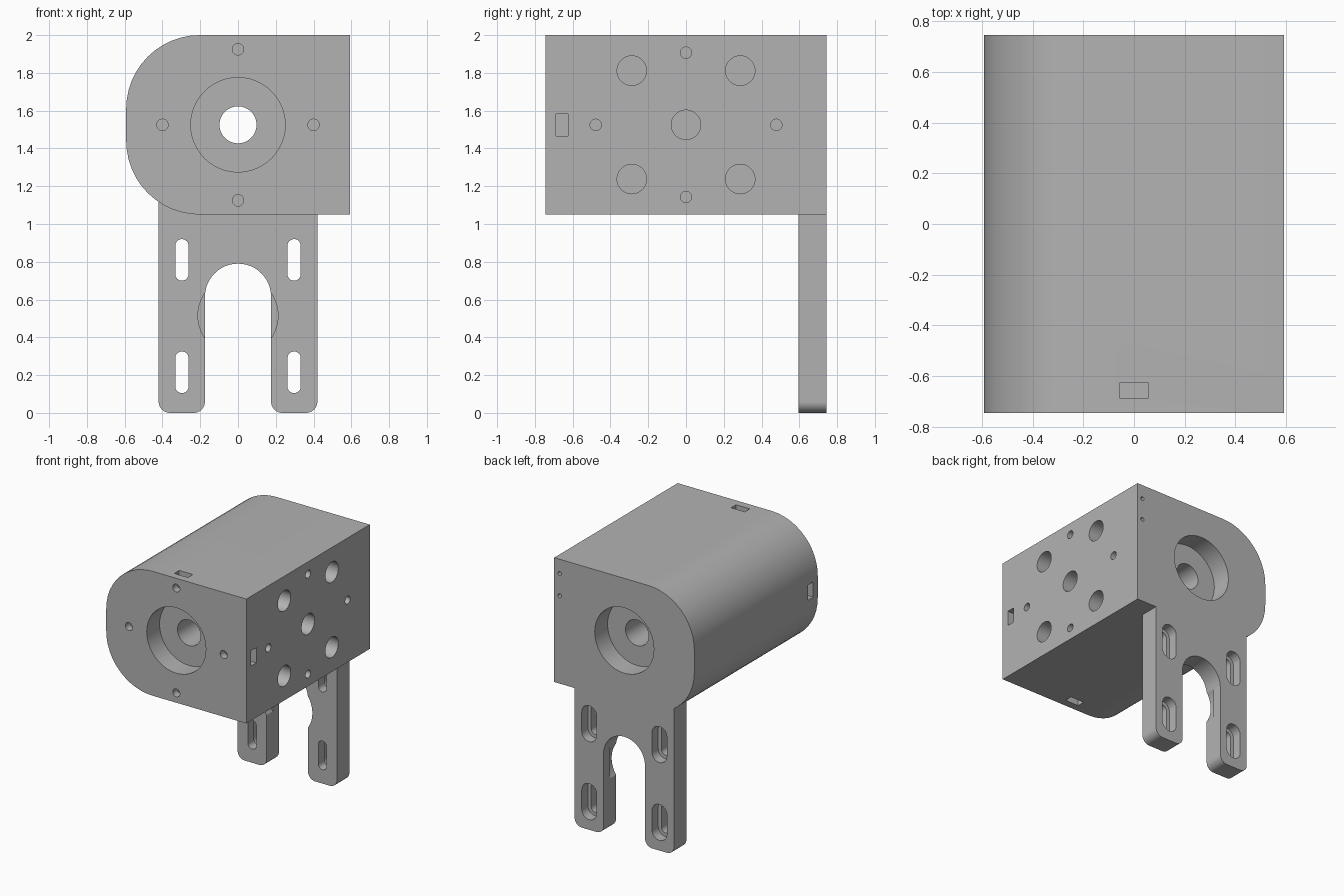
import bpy, bmesh, math
from mathutils import Vector

cube = bpy.data.objects.get("Cube")
if cube:
    bpy.data.objects.remove(cube, do_unlink=True)

grey = bpy.data.materials.new("plain grey")
grey.use_nodes = True
grey.diffuse_color = (0.45, 0.45, 0.45, 1)
grey.node_tree.nodes["Principled BSDF"].inputs["Base Color"].default_value = grey.diffuse_color

STEPS = 12  # segments per quarter turn


def fillet(corners):
    """Outline through right-angled corners (u, v, radius), each rounded off."""
    outline = []
    for i, (u, v, r) in enumerate(corners):
        p = Vector((u, v))
        if r == 0:
            outline.append(p)
            continue
        before = (Vector(corners[i - 1][:2]) - p).normalized() * r
        after = (Vector(corners[(i + 1) % len(corners)][:2]) - p).normalized() * r
        centre = p + before + after
        for s in range(STEPS + 1):
            t = math.pi / 2 * s / STEPS
            outline.append(centre - after * math.cos(t) - before * math.sin(t))
    return outline


def box(u, v, w, h, r=0.0):
    """Rounded rectangle centred on (u, v); a circle when r is half the width."""
    return fillet([(u + a * w / 2, v + b * h / 2, r)
                   for a, b in ((-1, -1), (1, -1), (1, 1), (-1, 1))])


def circle(u, v, r):
    return box(u, v, 2 * r, 2 * r, r)


def prism(name, outline, axis, start, end):
    """Extrude an outline along an axis."""
    place = {"x": lambda p, d: (d, p[0], p[1]),
             "y": lambda p, d: (p[0], d, p[1]),
             "z": lambda p, d: (p[0], p[1], d)}[axis]
    bm = bmesh.new()
    face = bm.faces.new([bm.verts.new(place(p, start)) for p in outline])
    bmesh.ops.remove_doubles(bm, verts=bm.verts[:], dist=1e-5)
    face = bm.faces[:][0]
    ext = bmesh.ops.extrude_face_region(bm, geom=[face], use_keep_orig=True)
    moved = [g for g in ext["geom"] if isinstance(g, bmesh.types.BMVert)]
    bmesh.ops.translate(bm, verts=moved, vec=Vector(place((0, 0), end - start)))
    bmesh.ops.recalc_face_normals(bm, faces=bm.faces[:])
    mesh = bpy.data.meshes.new(name)
    bm.to_mesh(mesh)
    bm.free()
    mesh.materials.append(grey)
    obj = bpy.data.objects.new(name, mesh)
    bpy.context.collection.objects.link(obj)
    return obj


def combine(target, other, operation="DIFFERENCE"):
    other.hide_render = True
    mod = target.modifiers.new("combine", "BOOLEAN")
    mod.operation, mod.solver, mod.object = operation, "EXACT", other
    bpy.context.view_layer.objects.active = target
    bpy.ops.object.modifier_apply(modifier=mod.name)
    bpy.data.objects.remove(other, do_unlink=True)


def cut(target, outline, axis, start, end):
    combine(target, prism("cutter", outline, axis, start, end))


SIDE, BACK, LOW, TOP, MID = 0.592, 0.745, 1.05, 2.0, 1.525
PLATE = 0.595   # front face of the mounting plate
OUT = 0.1       # how far cutters stick out

# Block with two large rounded corners on one side
housing = prism("housing", fillet([(-SIDE, LOW, 0.39), (SIDE, LOW, 0),
                                   (SIDE, TOP, 0), (-SIDE, TOP, 0.39)]), "y", -BACK, BACK)

# Forked mounting plate
fork = prism("mounting_fork", fillet([
    (-0.42, 0, 0.06), (-0.175, 0, 0.06), (-0.175, 0.79, 0.175), (0.175, 0.79, 0.175),
    (0.175, 0, 0.06), (0.42, 0, 0.06), (0.42, 1.2, 0), (-0.42, 1.2, 0)]), "y", PLATE, BACK)
cut(fork, circle(0, 0.515, 0.212), "y", PLATE - OUT, PLATE + 0.075)

# Stepped slots in the fork legs
for x in (-0.297, 0.297):
    for z in (0.215, 0.81):
        cut(fork, box(x, z, 0.07, 0.22, 0.035), "y", PLATE - OUT, BACK + OUT)
        cut(fork, box(x, z, 0.125, 0.275, 0.0625), "y", PLATE + 0.075, BACK + OUT)
combine(housing, fork, "UNION")

# Through bore with a bearing seat at each end
cut(housing, circle(0, MID, 0.098), "y", -BACK - OUT, BACK + OUT)
for s in (-1, 1):
    cut(housing, circle(0, MID, 0.25), "y", s * (BACK - 0.155), s * (BACK + OUT))

# Screw holes round the front seat, each crossed by a nut slot from outside
for x, z in ((0.4, 0), (-0.4, 0), (0, 0.4), (0, -0.4)):
    cut(housing, circle(x, MID + z, 0.03), "y", -BACK - OUT, -BACK + 0.2)
for s in (-1, 1):
    cut(housing, box(-0.657, MID, 0.064, 0.116), "x", s * 0.34, s * (SIDE + OUT))
    cut(housing, box(0, -0.657, 0.116, 0.06), "z", MID + s * 0.34, MID + s * 0.6)

# Mounting holes in the flat side
wide = [(0, 0)] + [(a * 0.287, b * 0.287) for a in (-1, 1) for b in (-1, 1)]
narrow = [(0.478, 0), (-0.478, 0), (0, 0.382), (0, -0.382)]
for holes, radius in ((wide, 0.078), (narrow, 0.03)):
    for y, z in holes:
        cut(housing, circle(y, MID + z, radius), "x", SIDE - 0.25, SIDE + OUT)

# Pair of pin holes in the back
for z in (1.89, 1.72):
    cut(housing, circle(0.547, z, 0.015), "y", BACK - 0.15, BACK + OUT)

# Smooth curved walls, crisp edges
bpy.ops.object.select_all(action="DESELECT")
housing.select_set(True)
bpy.context.view_layer.objects.active = housing
bpy.ops.object.shade_smooth_by_angle(angle=math.radians(30))
